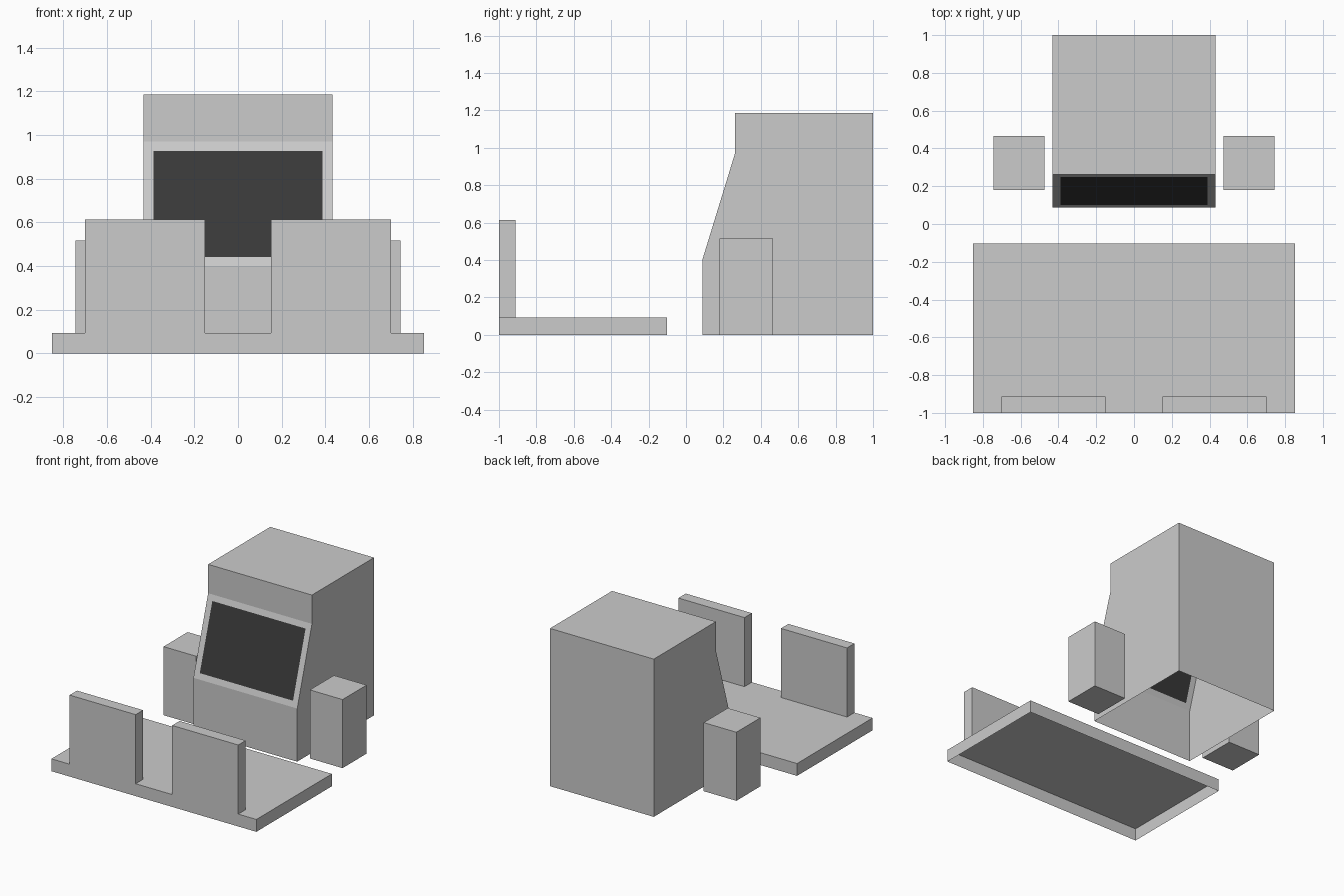
import bpy, bmesh
from mathutils import Vector

if "Cube" in bpy.data.objects:
    bpy.data.objects.remove(bpy.data.objects["Cube"])


def finish(bm, name, materials=()):
    mesh = bpy.data.meshes.new(name)
    bm.to_mesh(mesh)
    bm.free()
    for m in materials:
        mesh.materials.append(m)
    obj = bpy.data.objects.new(name, mesh)
    bpy.context.collection.objects.link(obj)
    return obj


def extrude(bm, faces, offset):
    ret = bmesh.ops.extrude_face_region(bm, geom=faces)
    verts = [g for g in ret["geom"] if isinstance(g, bmesh.types.BMVert)]
    bmesh.ops.translate(bm, verts=verts, vec=Vector(offset))
    return [g for g in ret["geom"] if isinstance(g, bmesh.types.BMFace)]


def open_bottom(bm):
    # Orient the closed shell, then remove the faces on the ground
    bmesh.ops.recalc_face_normals(bm, faces=bm.faces[:])
    low = [f for f in bm.faces if all(abs(v.co.z) < 1e-5 for v in f.verts)]
    bmesh.ops.delete(bm, geom=low, context='FACES')


# Cabinet: side profile extruded across x, with a screen inset in the slope
screen_mat = bpy.data.materials.new("dark_screen")
screen_mat.diffuse_color = (0.04, 0.04, 0.04, 1)
screen_mat.use_nodes = True
screen_mat.node_tree.nodes["Principled BSDF"].inputs["Base Color"].default_value = screen_mat.diffuse_color
HALF = 0.432
profile = [(0.087, 0), (1, 0), (1, 1.187), (0.262, 1.187), (0.262, 0.97), (0.087, 0.40)]
bm = bmesh.new()
side = bm.faces.new([bm.verts.new((-HALF, y, z)) for y, z in profile])
extrude(bm, [side], (2 * HALF, 0, 0))
open_bottom(bm)
bm.normal_update()
slope = next(f for f in bm.faces if f.normal.y < -0.5 and f.normal.z < 0.99 and f.normal.z > 0.1)
bmesh.ops.inset_region(bm, faces=[slope], thickness=0.044, use_even_offset=True)
slope.material_index = 1
finish(bm, "cabinet", (None, screen_mat))

# Side blocks, one each side of the cabinet
for sign, name in ((-1, "left_block"), (1, "right_block")):
    bm = bmesh.new()
    bmesh.ops.create_cube(bm, size=1)
    bmesh.ops.scale(bm, vec=(0.272, 0.286, 0.516), verts=bm.verts[:])
    bmesh.ops.translate(bm, vec=(sign * 0.609, 0.322, 0.258), verts=bm.verts[:])
    finish(bm, name)

# Platform: hollow slab with two panels raised from its front edge
xs = [-0.853, -0.702, -0.152, 0.152, 0.702, 0.853]
ys = [-1, -0.912, -0.102]
bm = bmesh.new()
grid = [[bm.verts.new((x, y, 0)) for x in xs] for y in ys]
cells = [bm.faces.new((grid[j][i], grid[j][i + 1], grid[j + 1][i + 1], grid[j + 1][i]))
         for j in range(2) for i in range(5)]
top = extrude(bm, cells, (0, 0, 0.093))
panels = [f for f in top if f.calc_center_median().y < -0.9
          and 0.2 < abs(f.calc_center_median().x) < 0.7]
extrude(bm, panels, (0, 0, 0.52))
open_bottom(bm)
bmesh.ops.dissolve_limit(bm, angle_limit=0.01, verts=bm.verts[:], edges=bm.edges[:])
finish(bm, "platform_with_panels")
